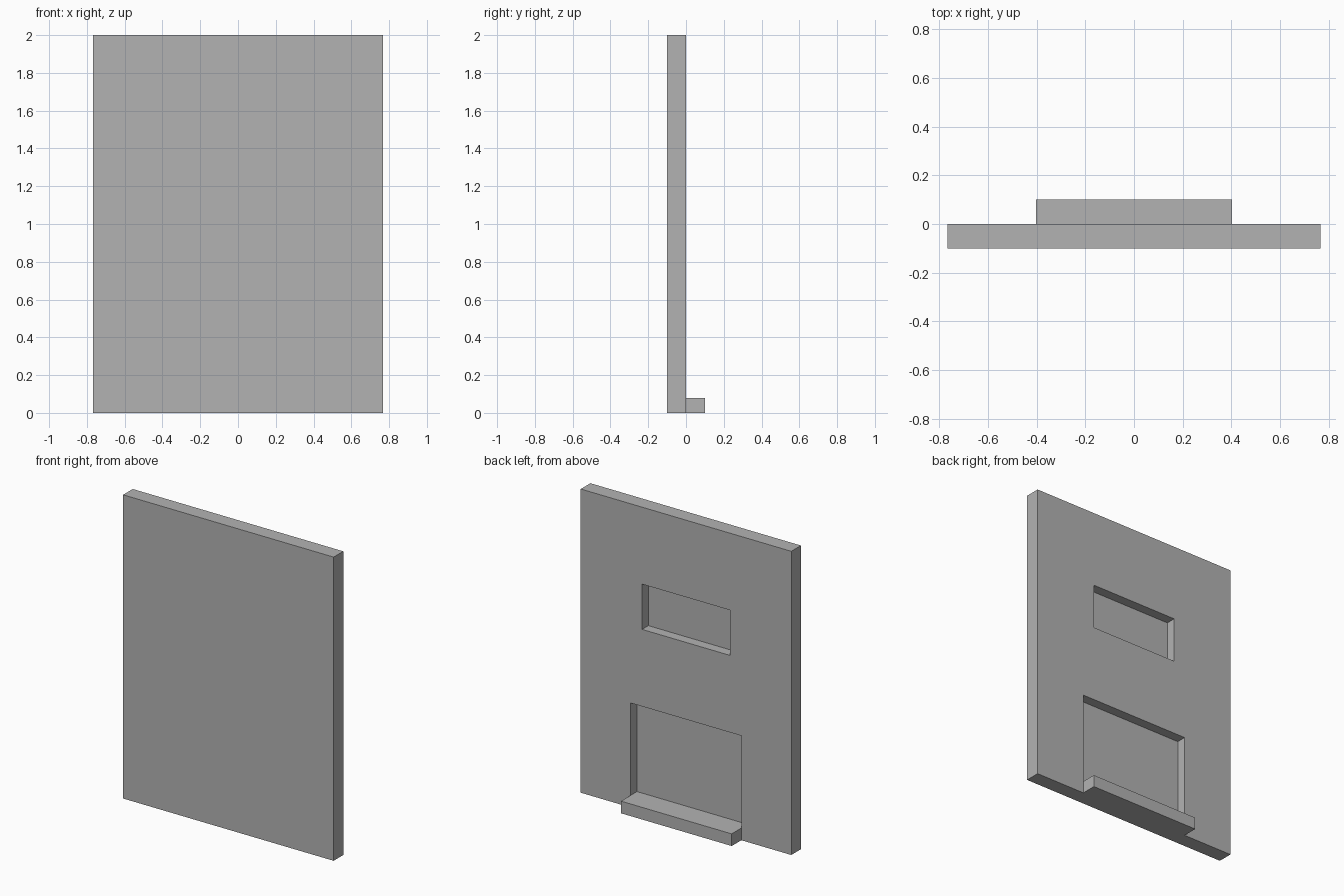
import bpy

cube = bpy.data.objects.get("Cube")
if cube:
    bpy.data.objects.remove(cube, do_unlink=True)

grey = bpy.data.materials.new("plain grey")
grey.use_nodes = True
grey.diffuse_color = (0.45, 0.45, 0.45, 1)
grey.node_tree.nodes["Principled BSDF"].inputs["Base Color"].default_value = grey.diffuse_color


def box(name, x, y, z):
    """Box spanning -x..x, with (low, high) pairs for y and z."""
    bpy.ops.mesh.primitive_cube_add(size=1, location=(0, sum(y) / 2, sum(z) / 2))
    ob = bpy.context.object
    ob.name = name
    ob.scale = (2 * x, y[1] - y[0], z[1] - z[0])
    bpy.ops.object.transform_apply(location=False, rotation=False, scale=True)
    ob.data.materials.append(grey)
    return ob


def carve(target, cutter):
    """Subtract the cutter from the target and discard it."""
    mod = target.modifiers.new("recess", "BOOLEAN")
    mod.operation = "DIFFERENCE"
    mod.solver = "EXACT"
    mod.object = cutter
    cutter.hide_render = True
    bpy.context.view_layer.objects.active = target
    bpy.ops.object.modifier_apply(modifier=mod.name)
    bpy.data.objects.remove(cutter, do_unlink=True)


step_top = 0.08
recess_back = -0.065

# Wall slab with a window recess and a door recess in its back face
wall = box("wall_panel", 0.767, (-0.1, 0), (0, 2))
carve(wall, box("window_cutter", 0.32, (recess_back, 0.1), (1.195, 1.493)))
carve(wall, box("door_cutter", 0.403, (recess_back, 0.1), (step_top, 0.688)))

# Doorstep, level with the floor of the door recess
box("doorstep", 0.403, (0, 0.1), (0, step_top))
